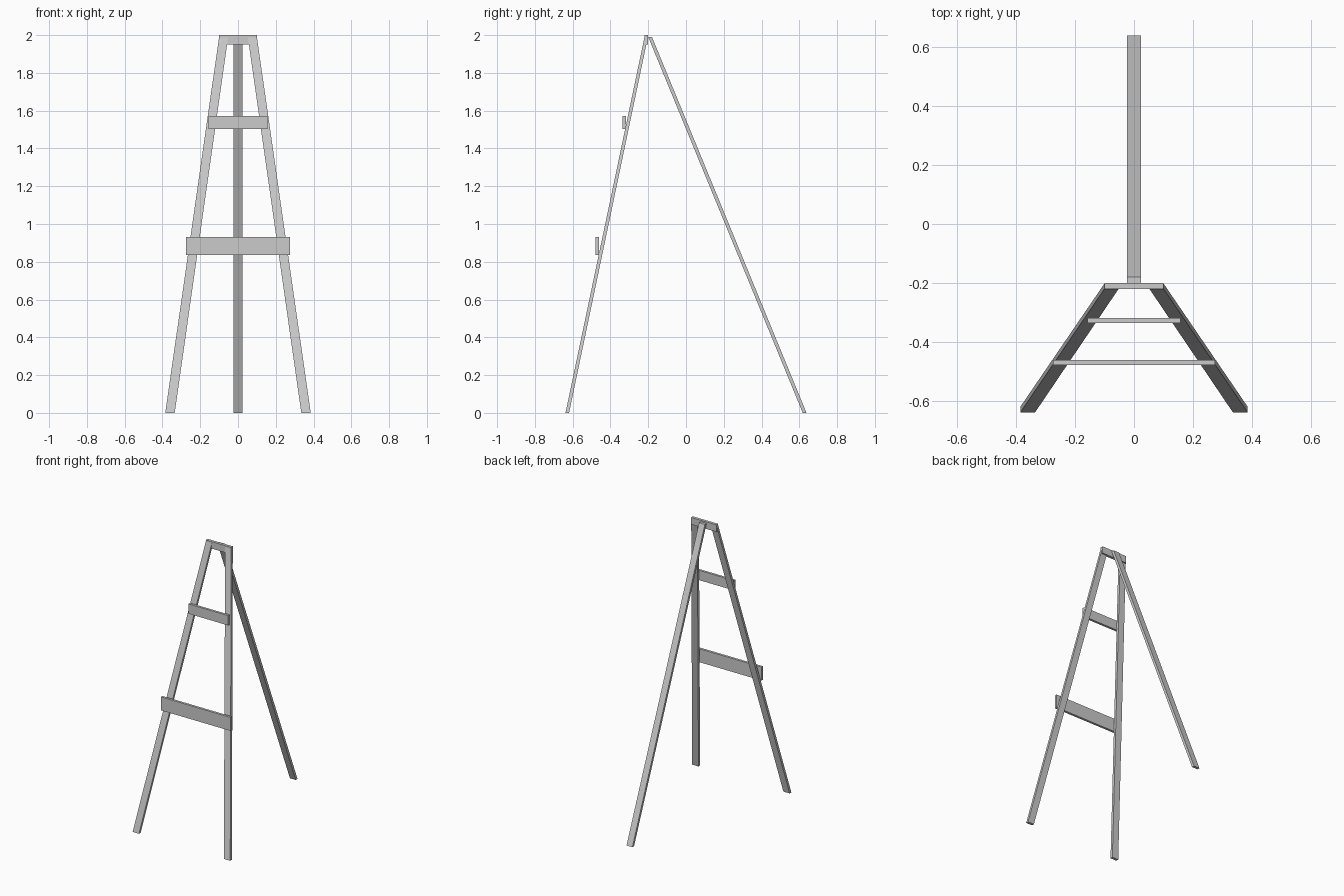
import bpy
import bmesh

cube = bpy.data.objects.get("Cube")
if cube:
    bpy.data.objects.remove(cube, do_unlink=True)

grey = bpy.data.materials.new("plain grey")
grey.use_nodes = True
colour = (0.6, 0.6, 0.6, 1)
grey.diffuse_color = colour
grey.node_tree.nodes["Principled BSDF"].inputs["Base Color"].default_value = colour


def beam(name, bottom, top):
    """Straight timber with level ends; each end is (x0, x1, y0, y1, z)."""
    bm = bmesh.new()
    rings = []
    for x0, x1, y0, y1, z in (bottom, top):
        corners = ((x0, y0), (x1, y0), (x1, y1), (x0, y1))
        rings.append([bm.verts.new((x, y, z)) for x, y in corners])
    low, high = rings
    bm.faces.new(low[::-1])
    bm.faces.new(high)
    for i in range(4):
        j = (i + 1) % 4
        bm.faces.new((low[i], low[j], high[j], high[i]))
    mesh = bpy.data.meshes.new(name)
    bm.to_mesh(mesh)
    bm.free()
    mesh.materials.append(grey)
    obj = bpy.data.objects.new(name, mesh)
    bpy.context.collection.objects.link(obj)
    return obj


def board(name, half_width, y0, y1, z0, z1):
    """Upright board centred across the frame."""
    return beam(name, (-half_width, half_width, y0, y1, z0),
                (-half_width, half_width, y0, y1, z1))


# Splayed front legs, mirrored left and right
for side, s in (("left", 1), ("right", -1)):
    foot = sorted((s * 0.335, s * 0.385))
    head = sorted((s * 0.051, s * 0.099))
    beam(f"front_leg_{side}", (*foot, -0.638, -0.619, 0),
         (*head, -0.218, -0.2, 1.998))

# Rear prop leg
beam("rear_leg", (-0.023, 0.023, 0.618, 0.638, 0),
     (-0.023, 0.023, -0.2, -0.18, 1.99))

# Top rail and the two cross boards on the front
board("top_rail", 0.1, -0.22, -0.2, 1.95, 2.0)
board("upper_cross_board", 0.157, -0.335, -0.318, 1.502, 1.572)
board("lower_shelf_board", 0.274, -0.478, -0.461, 0.836, 0.932)
